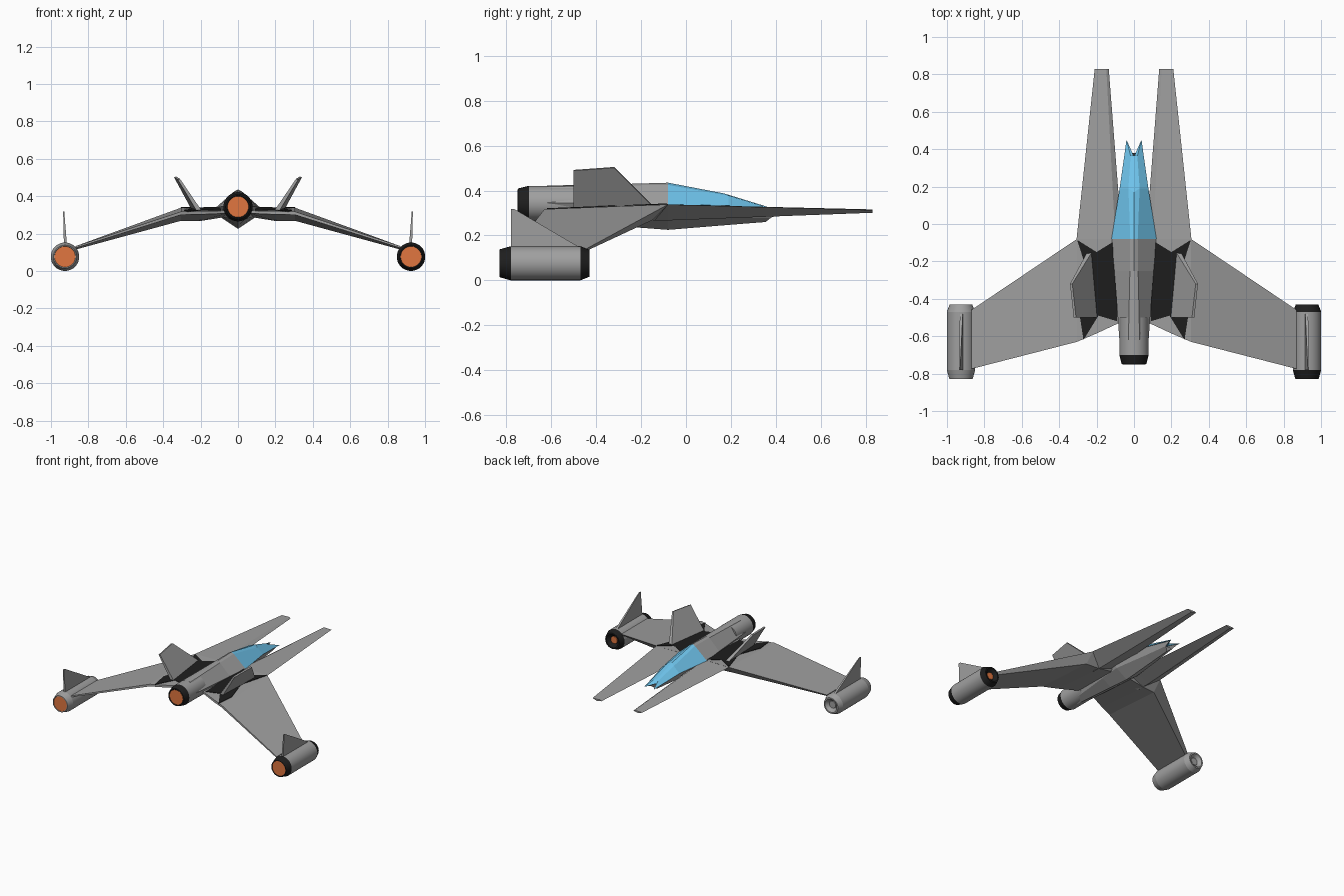
import bpy, bmesh
from math import cos, sin, tau

if "Cube" in bpy.data.objects:
    bpy.data.objects.remove(bpy.data.objects["Cube"])


def material(name, rgb):
    m = bpy.data.materials.new(name)
    m.diffuse_color = (*rgb, 1)
    m.use_nodes = True
    m.node_tree.nodes["Principled BSDF"].inputs["Base Color"].default_value = m.diffuse_color
    return m


GREY = material("hull_grey", (0.35, 0.35, 0.35))
DARK = material("dark_grey", (0.013, 0.013, 0.013))
BLUE = material("glass_blue", (0.16, 0.56, 0.85))
ORANGE = material("glow_orange", (0.75, 0.18, 0.05))


def loft(name, rings, mat=GREY, mirror=False, smooth=False):
    """Skin a list of equal-length rings of 3D points and cap the ends."""
    bm = bmesh.new()
    vs = [[bm.verts.new(p) for p in r] for r in rings]
    n = len(rings[0])
    for a, b in zip(vs, vs[1:]):
        for i in range(n):
            j = (i + 1) % n
            bm.faces.new((a[i], a[j], b[j], b[i]))
    bm.faces.new(vs[0])
    bm.faces.new(vs[-1])
    bmesh.ops.recalc_face_normals(bm, faces=bm.faces)
    me = bpy.data.meshes.new(name)
    bm.to_mesh(me)
    bm.free()
    ob = bpy.data.objects.new(name, me)
    bpy.context.collection.objects.link(ob)
    me.materials.append(mat)
    if mirror:
        ob.modifiers.new("mirror", 'MIRROR')
    if smooth:
        bpy.ops.object.select_all(action='DESELECT')
        ob.select_set(True)
        bpy.context.view_layer.objects.active = ob
        bpy.ops.object.shade_smooth_by_angle(angle=0.4)
    return ob


def sym(half):
    """Complete a half ring (first and last points on x = 0)."""
    return half + [(-x, y, z) for x, y, z in half[-2:0:-1]]


def at_y(y, pts):
    return [(x, y, z) for x, z in pts]


def at_x(x, pts):
    return [(x, y, z) for y, z in pts]


def lathe(name, cx, cz, profile, mat=GREY, n=32):
    """Revolve (radius, y) points around an axis along y."""
    return loft(name, [[(cx + r * cos(tau * i / n), y, cz + r * sin(tau * i / n))
                        for i in range(n)] for r, y in profile], mat, smooth=True)


# Fuselage: rear body, lower nose and canopy
loft("rear_fuselage", [
    sym(at_y(-0.62, [(0, .422), (.03, .418), (.078, .345), (.04, .28), (0, .265)])),
    sym(at_y(-0.25, [(0, .43), (.022, .423), (.105, .342), (.075, .285), (0, .238)])),
    sym(at_y(-0.08, [(0, .435), (.02, .425), (.12, .338), (.09, .285), (0, .225)]))])
loft("lower_nose", [
    sym(at_y(-0.08, [(0, .336), (.12, .337), (.09, .285), (0, .225)])),
    sym(at_y(0.19, [(0, .33), (.076, .332), (.055, .28), (0, .247)])),
    sym([(0, .34, .31), (.036, .43, .298), (.03, .38, .28), (0, .355, .26)])])
loft("canopy", [
    sym(at_y(-0.08, [(0, .435), (.02, .425), (.12, .338), (0, .334)])),
    sym([(0, .17, .387), (.03, .19, .377), (.077, .19, .333), (0, .19, .328)]),
    sym([(0, .355, .33), (.018, .365, .326), (.04, .45, .297), (0, .36, .3)])], BLUE)


# Wings: inner core and swept outer panels
def deck_z(y):
    return .34 + .04 * (y + .08)


loft("wing", [
    at_x(.06, [(-.08, .34), (-.52, deck_z(-.52)), (-.52, .308), (-.14, .29)]),
    at_x(.2, [(-.08, .34), (-.585, deck_z(-.585)), (-.585, .302), (-.14, .267)]),
    at_x(.305, [(-.08, .338), (-.63, .317), (-.63, .3), (-.15, .268)]),
    at_x(.87, [(-.46, .132), (-.775, .132), (-.775, .122), (-.48, .114)])], mirror=True)

# Dark deck panels between fuselage and fins
deck = [(.09, -.082), (.2, -.15), (.304, -.085), (.235, -.3), (.29, -.49),
        (.27, -.62), (.19, -.49), (.09, -.52)]
loft("deck_panel", [[(x, y, deck_z(y) + dz) for x, y in deck] for dz in (-.004, .003)],
     DARK, mirror=True)

# Long forward prongs
loft("prong", [
    at_y(-.2, [(.29, .333), (.1, .333), (.06, .31), (.2, .268)]),
    at_y(-.08, [(.307, .338), (.1, .338), (.064, .315), (.2, .267)]),
    at_y(.83, [(.21, .313), (.148, .316), (.135, .308), (.175, .301)])], mirror=True)

# Canted tail fins
fin = [(.225, -.15, .335), (.33, -.32, .505), (.31, -.5, .492), (.195, -.5, .323)]
loft("tail_fin", [fin, [(x + (.012 if z > .4 else .025), y, z - .004)
                        for x, y, z in fin]], mirror=True)

# Tip fins standing on the pods
loft("tip_fin", [
    [(.915, -.47, .145), (.931, -.47, .145), (.931, -.78, .145), (.915, -.78, .145)],
    [(.929, -.765, .318), (.935, -.765, .318), (.935, -.78, .318), (.929, -.78, .318)]],
     mirror=True)

# Main engine
lathe("main_engine", 0, .343, [(.078, -.70), (.078, -.5)])
lathe("main_nozzle", 0, .343, [(.05, -.735), (.06, -.75), (.066, -.748), (.078, -.70)], DARK)
lathe("main_glow", 0, .343, [(.056, -.747), (.04, -.72)], ORANGE)

# Wing tip engine pods
for side, s, mat in (("left", -1, GREY), ("right", 1, DARK)):
    cx, cz = s * .925, .076
    lathe(side + "_pod", cx, cz, [(.076, -.78), (.076, -.47)])
    lathe(side + "_pod_nozzle", cx, cz,
          [(.05, -.815), (.057, -.83), (.062, -.83), (.076, -.78)], mat)
    lathe(side + "_pod_glow", cx, cz, [(.056, -.827), (.04, -.80)], ORANGE)
    lathe(side + "_pod_intake", cx, cz,
          [(.076, -.47), (.06, -.43), (.05, -.43), (.028, -.455)], mat)
    lathe(side + "_pod_intake_core", cx, cz, [(.028, -.46), (.026, -.45)],
          ORANGE if s > 0 else GREY)
